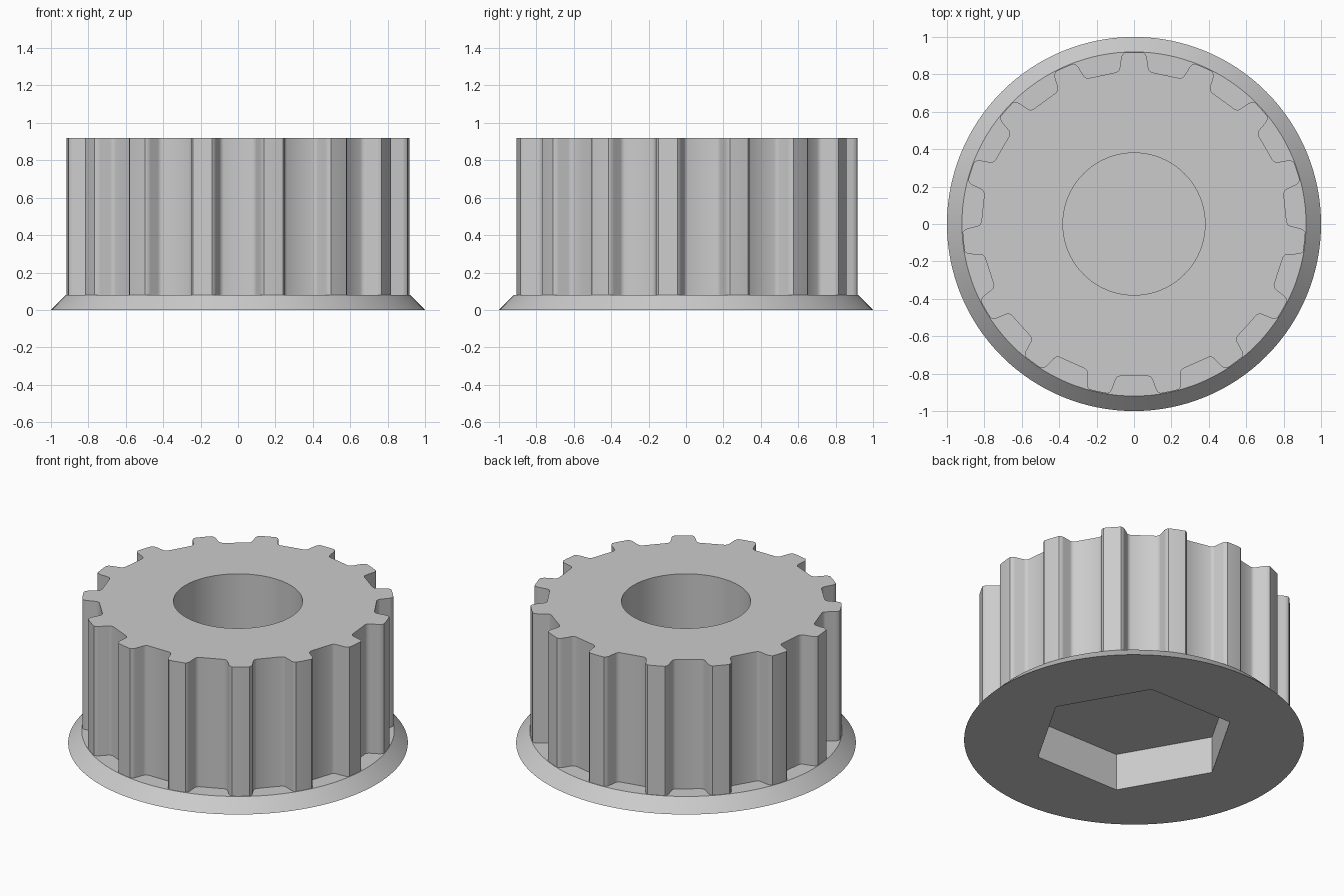
import bpy, bmesh
from math import sin, cos, pi, radians, sqrt, atan2

if "Cube" in bpy.data.objects:
    bpy.data.objects.remove(bpy.data.objects["Cube"], do_unlink=True)

TEETH, TIP_R, FLANGE_Z, TOP_Z = 15, 0.917, 0.08, 0.92
BORE_R, HEX_R, HEX_DEPTH, WEB = 0.38, 0.6, 0.24, 0.02

grey = bpy.data.materials.new("light_grey")
grey.use_nodes = True
grey.diffuse_color = (0.6, 0.6, 0.6, 1)
grey.node_tree.nodes["Principled BSDF"].inputs["Base Color"].default_value = (0.6, 0.6, 0.6, 1)


def loft(name, lower, upper, z0, z1):
    """Closed solid between two matching outlines."""
    bm = bmesh.new()
    a = [bm.verts.new((x, y, z0)) for x, y in lower]
    b = [bm.verts.new((x, y, z1)) for x, y in upper]
    n = len(a)
    bm.faces.new(a[::-1])
    bm.faces.new(b)
    for i in range(n):
        j = (i + 1) % n
        bm.faces.new((a[i], a[j], b[j], b[i]))
    mesh = bpy.data.meshes.new(name)
    bm.to_mesh(mesh)
    bm.free()
    mesh.materials.append(grey)
    obj = bpy.data.objects.new(name, mesh)
    bpy.context.collection.objects.link(obj)
    return obj


def ring(radius, sides):
    return [(radius * cos(2 * pi * i / sides), radius * sin(2 * pi * i / sides))
            for i in range(sides)]


def toothed_outline():
    """Rounded trapezoid grooves, joined by arcs along the tooth tips."""
    edge = 0.14
    half = [(edge, sqrt(TIP_R ** 2 - edge ** 2)), (0.127, 0.898), (0.118, 0.885),
            (0.098, 0.83), (0.09, 0.819), (0.076, 0.813)]
    groove = half + [(-u, r) for u, r in reversed(half)]
    step = 2 * pi / TEETH
    edge_angle = atan2(*half[0])
    pts = []
    for k in range(TEETH):
        c = -pi / 2 + k * step
        pts += [(r * cos(c) + u * sin(c), r * sin(c) - u * cos(c)) for u, r in groove]
        span = step - 2 * edge_angle
        for i in range(1, 4):
            a = c + edge_angle + span * i / 4
            pts.append((TIP_R * cos(a), TIP_R * sin(a)))
    return pts


def boolean(target, tool, operation):
    mod = target.modifiers.new(operation.lower(), 'BOOLEAN')
    mod.operation, mod.solver, mod.object = operation, 'EXACT', tool
    bpy.ops.object.modifier_apply(modifier=mod.name)
    bpy.data.objects.remove(tool, do_unlink=True)


# Tapered flange
pulley = loft("toothed_pulley", ring(1.0, 128), ring(0.92, 128), 0, FLANGE_Z)
bpy.ops.object.select_all(action='DESELECT')
pulley.select_set(True)
bpy.context.view_layer.objects.active = pulley

# Toothed drum
outline = toothed_outline()
boolean(pulley, loft("toothed_drum", outline, outline, FLANGE_Z / 2, TOP_Z), 'UNION')

# Blind bore from above, hexagonal nut pocket from below
bore, hexagon = ring(BORE_R, 96), ring(HEX_R, 6)
boolean(pulley, loft("bore_cutter", bore, bore, HEX_DEPTH + WEB, TOP_Z + 0.1), 'DIFFERENCE')
boolean(pulley, loft("nut_pocket_cutter", hexagon, hexagon, -0.1, HEX_DEPTH), 'DIFFERENCE')

bpy.ops.object.shade_smooth_by_angle(angle=radians(32))
